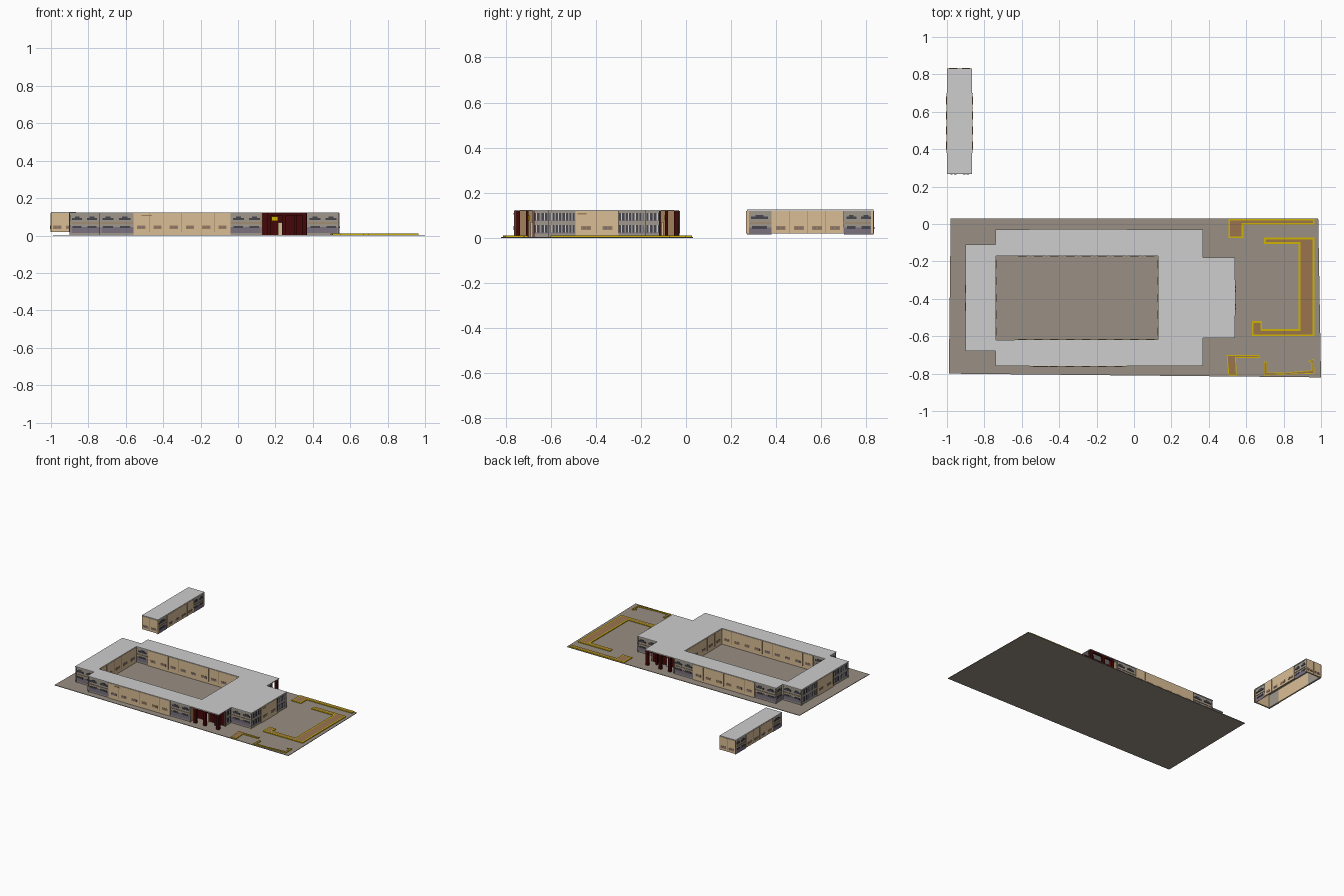
import bpy, bmesh
from mathutils import Vector

if "Cube" in bpy.data.objects:
    bpy.data.objects.remove(bpy.data.objects["Cube"])

# Flat colours
NAMES = []


def material(name, *srgb):
    m = bpy.data.materials.new(name)
    m.use_nodes = True
    colour = [(c / 255) ** 2.2 for c in srgb] + [1]
    m.diffuse_color = colour
    m.node_tree.nodes["Principled BSDF"].inputs["Base Color"].default_value = colour
    NAMES.append(name)


material("roof_grey", 204, 204, 204)
material("paving", 152, 142, 130)
material("planter_brown", 152, 116, 78)
material("kerb_yellow", 205, 178, 10)
material("tan_render", 216, 188, 148)
material("wall_grey", 158, 150, 138)
material("violet_panel", 122, 112, 126)
material("dark_glass", 74, 72, 80)
material("maroon", 70, 16, 16)
material("bronze", 160, 128, 92)


def finish(name, bm):
    me = bpy.data.meshes.new(name)
    bm.to_mesh(me)
    bm.free()
    for n in NAMES:
        me.materials.append(bpy.data.materials[n])
    ob = bpy.data.objects.new(name, me)
    bpy.context.collection.objects.link(ob)
    return ob


def box(bm, frame, s, d, z, mat):
    """Box in a wall frame: s along the wall, d outward, z up."""
    origin, along, out = frame
    made = bmesh.ops.create_cube(bm, size=1)["verts"]
    for v in made:
        a, b, c = (0 if t < 0 else 1 for t in v.co)
        p = origin + along * s[a] + out * d[b]
        v.co = (p.x, p.y, z[c])
    faces = {f for v in made for f in v.link_faces}
    for f in faces:
        f.material_index = NAMES.index(mat)
    bmesh.ops.recalc_face_normals(bm, faces=list(faces))


def grey_bay(bm, fr, a, b):
    # Grouped windows above a violet plinth
    m, w = (a + b) / 2, b - a
    box(bm, fr, (a, b), (0, .002), (.014, .046), "violet_panel")
    box(bm, fr, (m - w * .34, m + w * .34), (0, .004), (.084, .094), "dark_glass")
    box(bm, fr, (m - w * .16, m + w * .16), (0, .004), (.094, .102), "dark_glass")
    box(bm, fr, (m - w * .3, m + w * .3), (0, .004), (.040, .052), "dark_glass")
    box(bm, fr, (a, b), (0, .003), (.064, .069), "bronze")


def dense_bay(bm, fr, a, b):
    # Narrow stacked windows with pale frames
    w = b - a
    for z in (.024, .078):
        box(bm, fr, (a + w * .12, b - w * .12), (0, .002), (z, z + .032), "dark_glass")
        box(bm, fr, (a + w * .42, b - w * .42), (0, .004), (z, z + .032), "roof_grey")
        box(bm, fr, (a, b), (0, .003), (z - .004, z), "violet_panel")


def tan_bay(bm, fr, a, b):
    # Low window and a panel joint
    m = (a + b) / 2
    box(bm, fr, (m - .022, m + .022), (0, .008), (.036, .053), "bronze")
    for s in (m - .009, m + .010):
        box(bm, fr, (s - .006, s + .006), (0, .0085), (.039, .049), "violet_panel")
    box(bm, fr, (b - .0012, b), (0, .007), (.02, .119), "bronze")


def plain_bay(bm, fr, a, b):
    pass


KINDS = {  # material, bay width, bay builder, outward offset
    "grey": ("wall_grey", .085, grey_bay, 0),
    "dense": ("wall_grey", .030, dense_bay, 0),
    "tan": ("tan_render", .087, tan_bay, .006),
    "plain": ("bronze", 1, plain_bay, 0),
    "entry": ("maroon", 1, plain_bay, 0),
}


def wall(name, p, q, kind, base):
    mat, width, bay, push = KINDS[kind]
    p, q = Vector(p), Vector(q)
    along = (q - p).normalized()
    out = Vector((along.y, -along.x))
    fr = (p - out * .004, along, out)
    length = (q - p).length
    bm = bmesh.new()
    box(bm, fr, (0, length), (-.005, push), (base, .12), mat)
    n = max(1, round(length / width))
    for i in range(n):
        bay(bm, fr, length * i / n, length * (i + 1) / n)
    finish(name, bm)


def run(name, start, steps, base=.004, mirror_y=None):
    """Chain of walls, optionally mirrored across a y line."""
    p = start
    for i, (q, kind) in enumerate(steps):
        if kind:
            wall(f"{name}_{kind}_wall_{i}", p, q, kind, base)
            if mirror_y is not None:
                a, b = ((t[0], 2 * mirror_y - t[1]) for t in (q, p))
                wall(f"{name}_{kind}_wall_back_{i}", a, b, kind, base)
        p = q


def slab(name, loops, z0, z1, mat):
    """Flat slab from outlines; inner outlines become holes."""
    bm = bmesh.new()
    for loop in loops:
        vs = [bm.verts.new((x, y, z0)) for x, y in loop]
        for i, v in enumerate(vs):
            bm.edges.new((vs[i - 1], v))
    bmesh.ops.triangle_fill(bm, edges=bm.edges[:], use_beauty=True)
    top = bmesh.ops.extrude_face_region(bm, geom=bm.faces[:])["geom"]
    for v in top:
        if isinstance(v, bmesh.types.BMVert):
            v.co.z = z1
    bmesh.ops.recalc_face_normals(bm, faces=bm.faces[:])
    for f in bm.faces:
        f.material_index = NAMES.index(mat)
    return finish(name, bm)


def rect(x0, y0, x1, y1):
    return [(x0, y0), (x1, y0), (x1, y1), (x0, y1)]


# Paved site
slab("paved_ground", [[(-.99, -.80), (1, -.82), (.985, .03), (-.98, .03)]],
     0, .004, "paving")

# Main building walls, front half mirrored to the back
MID = -.395
run("building", (-.90, MID), [
    ((-.90, -.49), "tan"), ((-.90, -.68), "dense"), ((-.74, -.68), "grey"),
    ((-.74, -.76), "grey"), ((-.56, -.76), "grey"), ((-.04, -.76), "tan"),
    ((.13, -.76), "grey"), ((.13, -.68), "plain"), ((.37, -.68), "entry"),
    ((.37, -.61), "dense"), ((.54, -.61), "grey"), ((.54, -.49), "dense"),
    ((.54, MID), "tan")], mirror_y=MID)

# Courtyard walls face inward
run("courtyard", (-.74, -.62), [
    ((-.74, -.17), "tan"), ((-.64, -.17), "grey"), ((.13, -.17), "tan"),
    ((.13, -.62), "tan"), ((-.64, -.62), "tan"), ((-.74, -.62), "grey")])

# Roof with courtyard opening
half = [(-.90, -.68), (-.74, -.68), (-.74, -.76), (.37, -.76), (.37, -.61), (.54, -.61)]
outline = half + [(x, 2 * MID - y) for x, y in reversed(half)]
slab("building_roof", [outline, rect(-.74, -.62, .13, -.17)], .119, .124, "roof_grey")

# Entrance porches: columns, brown panels and yellow plates
for side, sign in (("front", 1), ("back", -1)):
    bm = bmesh.new()
    fr = (Vector((0, MID - sign * .365)), Vector((1, 0)), Vector((0, sign)))
    for s in ((.155, .175), (.235, .255), (.345, .366)):
        box(bm, fr, s, (.004, .024), (.004, .12), "maroon")
    box(bm, fr, (.30, .312), (.05, .062), (.004, .12), "maroon")
    box(bm, fr, (.215, .235), (.070, .079), (.004, .07), "tan_render")
    box(bm, fr, (.18, .215), (.058, .066), (.078, .102), "kerb_yellow")
    box(bm, fr, (.155, .366), (.006, .020), (.108, .12), "maroon")
    finish(side + "_porch", bm)

# Plain name plates on the centre panels
bm = bmesh.new()
box(bm, (Vector((0, -.76)), Vector((1, 0)), Vector((0, -1))),
    (-.515, -.46), (0, .004), (.103, .110), "bronze")
box(bm, (Vector((.54, 0)), Vector((0, 1)), Vector((1, 0))),
    (-.48, -.44), (0, .004), (.103, .110), "bronze")
finish("blank_plates", bm)

# Detached block, open underneath
run("annex", (-.865, .27), [
    ((-.865, .38), "grey"), ((-.865, .70), "tan"), ((-.865, .83), "grey"),
    ((-1, .83), "tan"), ((-1, .70), "grey"), ((-1, .38), "tan"),
    ((-1, .27), "grey"), ((-.865, .27), "tan")], base=.02)
slab("annex_roof", [rect(-1, .27, -.865, .83)], .119, .125, "roof_grey")


# Planters: yellow kerb with brown bed
def planter(name, points, rim):
    bm = bmesh.new()
    face = bm.faces.new([bm.verts.new((x, y, .010)) for x, y in points])
    face.normal_update()
    if face.normal.z < 0:
        face.normal_flip()
    border = bmesh.ops.extrude_edge_only(bm, edges=face.edges[:])["geom"]
    for v in border:
        if isinstance(v, bmesh.types.BMVert):
            v.co.z = .003
    bmesh.ops.recalc_face_normals(bm, faces=bm.faces[:])
    for f in bm.faces:
        f.material_index = NAMES.index("kerb_yellow")
    bmesh.ops.inset_region(bm, faces=[face], thickness=rim, use_even_offset=True)
    face.material_index = NAMES.index("planter_brown")
    finish(name, bm)


planter("back_planter", [(.505, -.075), (.585, -.075), (.585, -.003), (.965, -.003),
                         (.965, .027), (.505, .027)], .009)
planter("side_planter", [(.63, -.60), (.965, -.60), (.965, -.072), (.695, -.072),
                         (.695, -.106), (.88, -.106), (.88, -.562), (.685, -.562),
                         (.685, -.518), (.63, -.518)], .010)
planter("front_planter", [(.505, -.81), (.55, -.81), (.545, -.716), (.67, -.716),
                          (.67, -.70), (.495, -.70)], .005)
planter("corner_planter", [(.695, -.81), (.965, -.80), (.962, -.72), (.93, -.735),
                           (.95, -.742), (.95, -.782), (.80, -.795), (.712, -.793),
                           (.712, -.74), (.695, -.735)], .004)
